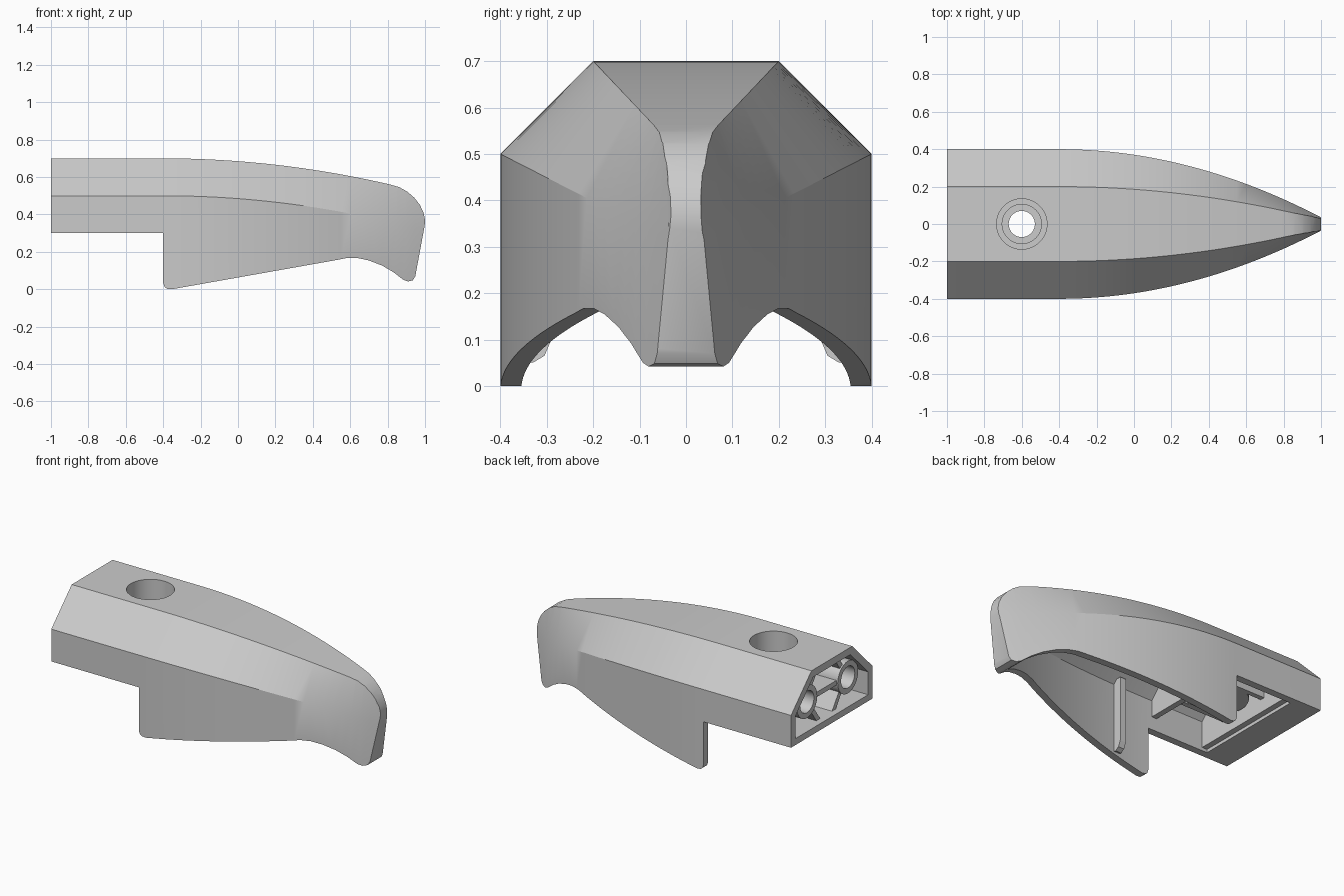
import bpy, bmesh, math
from mathutils import Vector

if "Cube" in bpy.data.objects:
    bpy.data.objects.remove(bpy.data.objects["Cube"])


def finish(name, bm, smooth=True):
    bmesh.ops.recalc_face_normals(bm, faces=bm.faces)
    me = bpy.data.meshes.new(name)
    bm.to_mesh(me)
    bm.free()
    ob = bpy.data.objects.new(name, me)
    bpy.context.collection.objects.link(ob)
    if smooth:
        smooth_shade(ob)
    return ob


def smooth_shade(ob):
    bpy.ops.object.select_all(action='DESELECT')
    ob.select_set(True)
    bpy.context.view_layer.objects.active = ob
    bpy.ops.object.shade_smooth_by_angle(angle=math.radians(25))


def loft(name, rings, closed=False, smooth=True):
    """Bridge equal rings of points; closed joins last ring to first."""
    bm = bmesh.new()
    vs = [[bm.verts.new(p) for p in r] for r in rings]
    n, m = len(rings), len(rings[0])
    for i in range(n if closed else n - 1):
        a, b = vs[i], vs[(i + 1) % n]
        for j in range(m):
            k = (j + 1) % m
            bm.faces.new((a[j], a[k], b[k], b[j]))
    if not closed:
        bm.faces.new(vs[0])
        bm.faces.new(vs[-1])
    return finish(name, bm, smooth)


def boolean(ob, cutter, op):
    mod = ob.modifiers.new("cut", 'BOOLEAN')
    mod.operation, mod.solver, mod.object = op, 'EXACT', cutter
    bpy.context.view_layer.objects.active = ob
    bpy.ops.object.modifier_apply(modifier=mod.name)
    bpy.data.objects.remove(cutter)


def section(x, inset, bottom):
    """Chamfered hull cross-section, tapering forward of x = -0.4."""
    d = max(0, x + 0.4) ** 2
    w = max(0.012, 0.4 - 0.186 * d - inset)
    t = max(0.005, 0.2 - 0.09 * d - inset * 0.41)
    s = 0.5 - 0.095 * d - inset * 0.41
    z = 0.7 - 0.095 * d - inset
    return [(x, -w, bottom), (x, -w, s), (x, -t, z), (x, t, z), (x, w, s), (x, w, bottom)]


def lathe(name, profile, place, n=40):
    """Revolve (radius, height) profile; place maps local xyz to the model."""
    rings = [[place(r * math.cos(a), r * math.sin(a), h) for r, h in profile]
             for a in (math.tau * i / n for i in range(n))]
    return loft(name, rings, closed=True)


def plate(name, p, q, thick, x0, x1):
    """Flat rib running along x, between two (y, z) points."""
    d = Vector((q[0] - p[0], q[1] - p[1])).normalized() * thick / 2
    ring = [(p[0] - d.y, p[1] + d.x), (q[0] - d.y, q[1] + d.x),
            (q[0] + d.y, q[1] - d.x), (p[0] + d.y, p[1] - d.x)]
    return loft(name, [[(x, y, z) for y, z in ring] for x in (x0, x1)], smooth=False)


# Outer hull: tapered loft trimmed by the side silhouette
front = [-0.4 + 0.05 * i for i in range(31)]
hull = loft("hull_shell", [section(x, 0, -0.1) for x in [-1.1] + front], smooth=False)
side = [(-1, 0.3), (-0.4, 0.3), (-0.4, 0.035), (-0.393, 0.013), (-0.38, 0.003), (-0.355, 0),
        (0.53, 0.157), (0.58, 0.167), (0.64, 0.167), (0.70, 0.154), (0.77, 0.127),
        (0.83, 0.092), (0.885, 0.05), (0.91, 0.042), (0.935, 0.048), (0.948, 0.07),
        (0.998, 0.34), (1.0, 0.37), (0.992, 0.41), (0.972, 0.452), (0.942, 0.49),
        (0.905, 0.522), (0.86, 0.547), (0.80, 0.5635), (0.76, 0.8), (-1, 0.8)]
boolean(hull, loft("side_cutter", [[(x, y, z) for x, z in side] for y in (-0.6, 0.6)],
                   smooth=False), 'INTERSECT')

# Hollow interior, open below and at the rear
inner = [-1.2] + [x for x in front if x < 0.86]
boolean(hull, loft("cavity_cutter", [section(x, 0.045, -0.2) for x in inner],
                   smooth=False), 'DIFFERENCE')

# Screw hole through the top
hole = [[(-0.6 + 0.135 * math.cos(a), 0.135 * math.sin(a), z)
         for a in (math.tau * i / 40 for i in range(40))] for z in (0.55, 0.8)]
boolean(hull, loft("hole_cutter", hole, smooth=False), 'DIFFERENCE')
smooth_shade(hull)

# Stepped boss below the hole
lathe("hole_boss", [(0.17, 0.67), (0.17, 0.4), (0.07, 0.4), (0.07, 0.5), (0.105, 0.5),
                    (0.105, 0.54), (0.135, 0.54), (0.135, 0.67)],
      lambda x, y, z: (x - 0.6, y, z))

# Rear floor slab and the two cross walls
loft("rear_floor", [[(x, -0.37, 0.3), (x, 0.37, 0.3), (x, 0.37, 0.34), (x, -0.37, 0.34)]
                    for x in (-1, -0.82)], smooth=False)
for name, x0, bottom in (("rear_wall", -0.82, 0.32), ("middle_wall", -0.46, 0.38)):
    loft(name, [section(x, 0.025, bottom) for x in (x0, x0 + 0.035)][:1] +
         [[(x0 + 0.035, y, z) for _, y, z in section(x0, 0.025, bottom)]], smooth=False)

# Rear pin sockets with bracing ribs, plus ribs on the inner side walls
plate("centre_rib", (-0.12, 0.5), (0.12, 0.5), 0.03, -0.96, -0.8)
for s, label in ((-1, "right"), (1, "left")):
    lathe("socket_" + label, [(0.1, -0.97), (0.1, -0.8), (0.067, -0.8), (0.067, -0.97)],
          lambda x, y, z, s=s: (z, s * 0.2 + x, 0.5 + y), 32)
    plate("upper_rib_" + label, (s * 0.15, 0.58), (s * 0.09, 0.67), 0.03, -0.96, -0.8)
    plate("outer_rib_" + label, (s * 0.26, 0.56), (s * 0.29, 0.59), 0.03, -0.96, -0.8)
    plate("lower_rib_" + label, (s * 0.14, 0.43), (s * 0.07, 0.33), 0.03, -0.96, -0.8)
    plate("boss_brace_" + label, (s * 0.16, 0.4), (s * 0.16, 0.67), 0.03, -0.8, -0.45)
    rib = [(0.37, 0.5), (0.29, 0.5), (0.29, 0.1), (0.305, 0.065), (0.33, 0.05), (0.37, 0.06)]
    loft("wall_rib_" + label, [[(x, s * y, z) for y, z in rib] for x in (-0.185, -0.145)],
         smooth=False)
